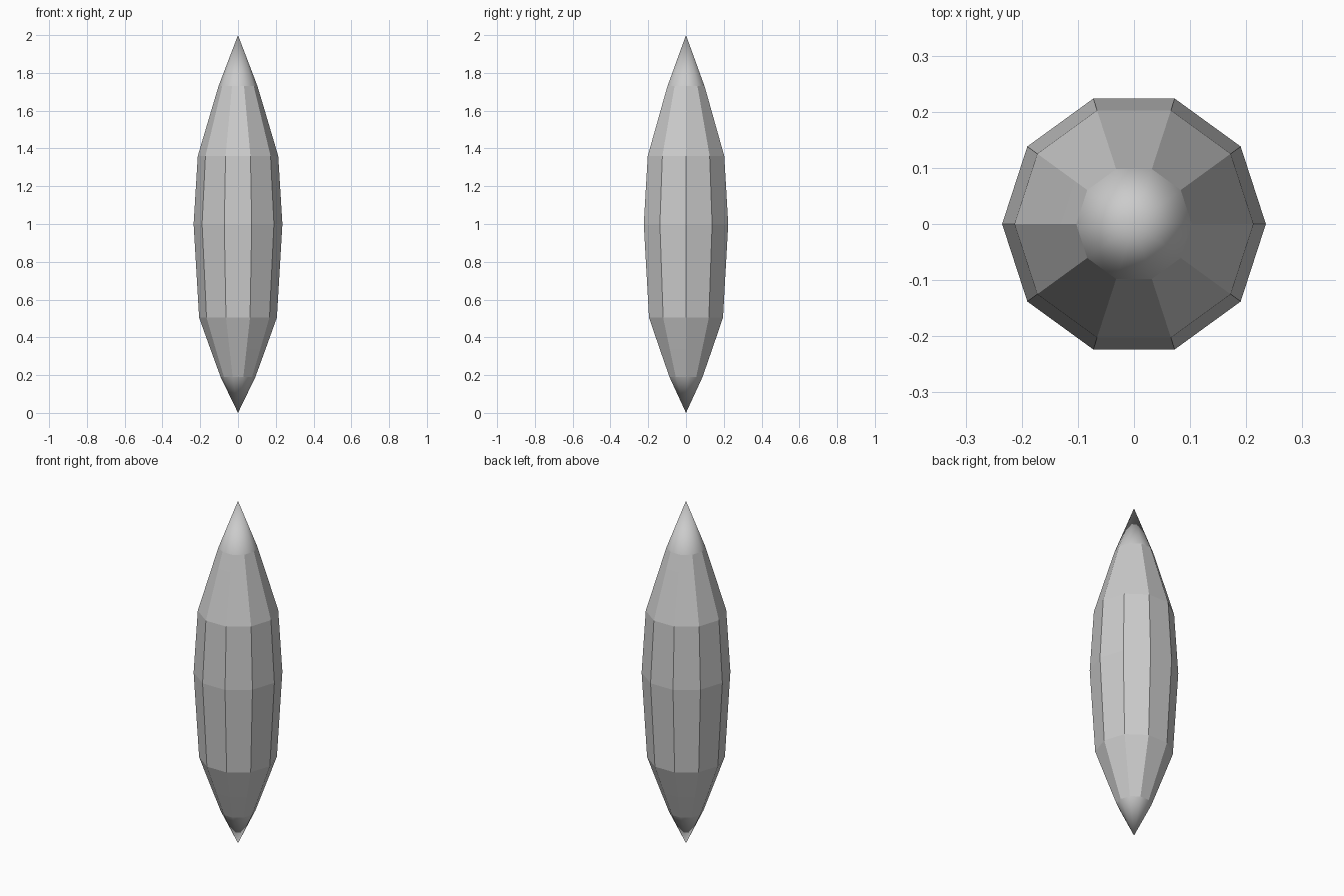
import bpy, bmesh, math

if "Cube" in bpy.data.objects:
    bpy.data.objects.remove(bpy.data.objects["Cube"])

SIDES = 10
# (radius, height) of each ring between the two pointed tips
PROFILE = [(0.092, 0.19), (0.145, 0.335), (0.206, 0.505), (0.235, 1.0),
           (0.213, 1.36), (0.13, 1.64), (0.103, 1.73)]

bm = bmesh.new()

# Ten-sided rings
rings = []
for r, z in PROFILE:
    rings.append([bm.verts.new((r * math.cos(2 * math.pi * i / SIDES),
                                r * math.sin(2 * math.pi * i / SIDES), z))
                  for i in range(SIDES)])

# Flat facets
for low, high in zip(rings, rings[1:]):
    for i in range(SIDES):
        j = (i + 1) % SIDES
        bm.faces.new((low[i], low[j], high[j], high[i]))

# Smooth pointed tips
bottom = bm.verts.new((0, 0, 0))
top = bm.verts.new((0, 0, 2))
for i in range(SIDES):
    j = (i + 1) % SIDES
    bm.faces.new((bottom, rings[0][j], rings[0][i])).smooth = True
    bm.faces.new((top, rings[-1][i], rings[-1][j])).smooth = True

bm.normal_update()
mesh = bpy.data.meshes.new("crystal_shard")
bm.to_mesh(mesh)
bm.free()
bpy.context.collection.objects.link(bpy.data.objects.new("crystal_shard", mesh))
